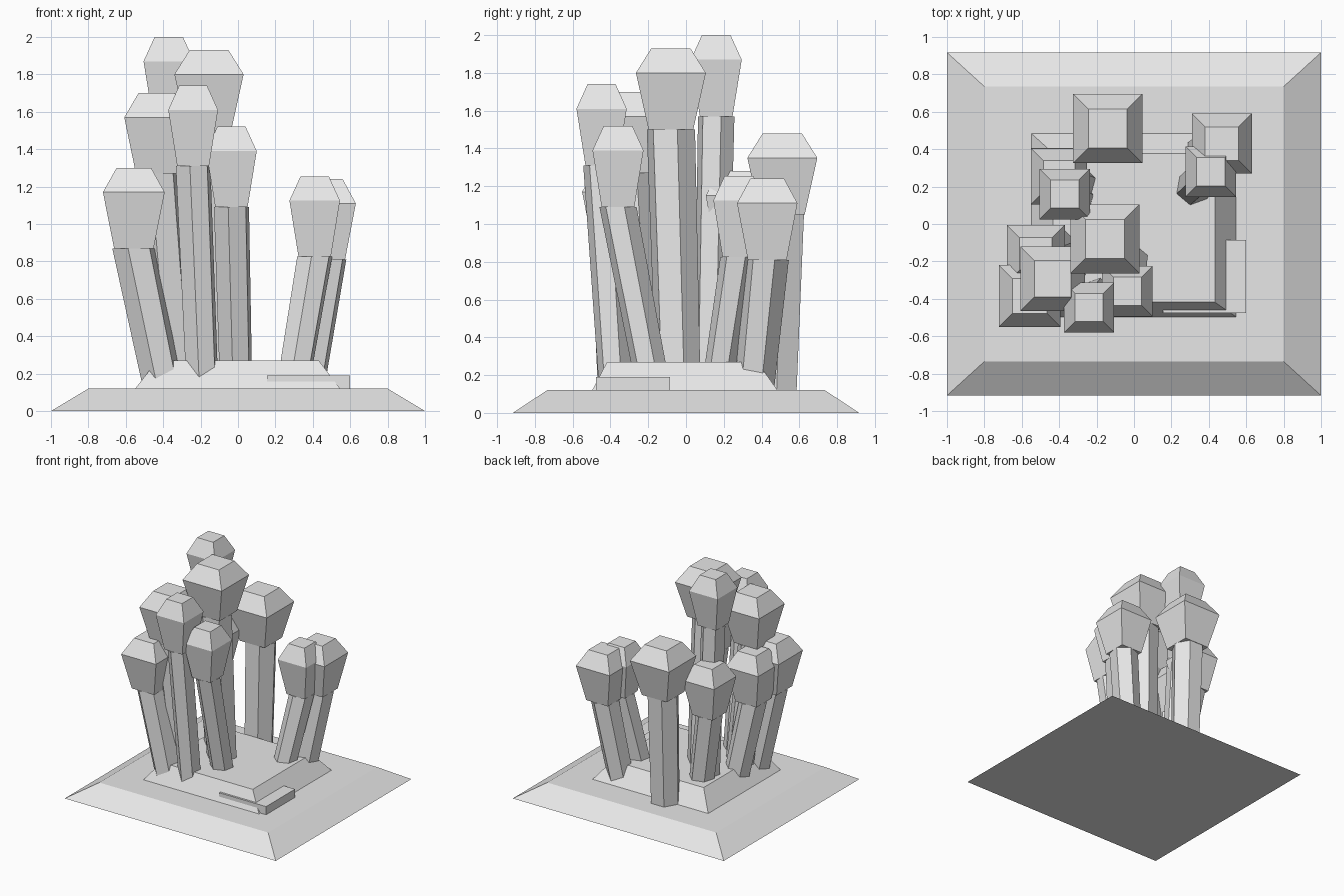
import bpy, math
from mathutils import Vector

if "Cube" in bpy.data.objects:
    bpy.data.objects.remove(bpy.data.objects["Cube"])

grey = bpy.data.materials.new("light_grey")
grey.diffuse_color = (0.8, 0.8, 0.8, 1)
grey.use_nodes = True
grey.node_tree.nodes["Principled BSDF"].inputs["Base Color"].default_value = grey.diffuse_color


def loft(name, rings):
    """Closed solid skinned through rings with equal point counts."""
    n = len(rings[0])
    verts = [p for r in rings for p in r]
    faces = [tuple(reversed(range(n)))]
    for k in range(len(rings) - 1):
        for i in range(n):
            j = (i + 1) % n
            faces.append((k * n + i, k * n + j, (k + 1) * n + j, (k + 1) * n + i))
    faces.append(tuple(range((len(rings) - 1) * n, len(rings) * n)))
    me = bpy.data.meshes.new(name)
    me.from_pydata(verts, [], faces)
    me.materials.append(grey)
    ob = bpy.data.objects.new(name, me)
    bpy.context.collection.objects.link(ob)
    return ob


def rect(x0, x1, y0, y1, z):
    return [(x0, y0, z), (x1, y0, z), (x1, y1, z), (x0, y1, z)]


def square(x, y, h, z):
    return rect(x - h, x + h, y - h, y + h, z)


def hexagon(x, y, r, z, phase):
    return [(x + r * math.cos(phase + i * math.pi / 3),
             y + r * math.sin(phase + i * math.pi / 3), z) for i in range(6)]


# stepped ground
loft("base_slab", [rect(-1, 1, -.917, .917, 0), rect(-.8, .8, -.735, .735, .12)])
loft("upper_slab", [rect(-.55, .547, -.497, .485, .119), rect(-.432, .432, -.418, .378, .27)])
loft("corner_step", [rect(.155, .6, -.477, -.085, .1), rect(.155, .6, -.477, -.085, .19)])

# head x, y, half width, widest height, stalk foot x, y, stalk turn in degrees
columns = [
    (-.14, .51, .185, 1.35, -.14, .48, 0),
    (.47, .43, .16, 1.11, .36, .36, 20),
    (.41, .28, .135, 1.125, .29, .17, 20),
    (-.155, -.08, .185, 1.80, -.12, -.04, 15),
    (-.37, .16, .135, 1.87, -.30, .13, 15),
    (-.40, .255, .15, 1.15, -.28, .21, 15),
    (-.435, -.293, .173, 1.57, -.34, -.22, 15),
    (-.525, -.16, .155, 1.14, -.385, -.11, 15),
    (-.557, -.385, .165, 1.17, -.40, -.36, 15),
    (-.24, -.447, .133, 1.61, -.19, -.37, 20),
    (-.035, -.36, .135, 1.39, -.01, -.17, 20),
]
for i, (x, y, h, z, fx, fy, turn) in enumerate(columns, 1):
    # flared head with a bevelled cap
    loft(f"head_{i}", [square(x, y, h * .64, z - .3), square(x, y, h, z),
                       square(x, y, h * .56, z + .13)])
    # leaning six-sided stalk
    r, p = h * .65 + .012, math.radians(turn)
    loft(f"stalk_{i}", [hexagon(fx, fy, r * .92, .115, p), hexagon(x, y, r, z - .3, p)])
